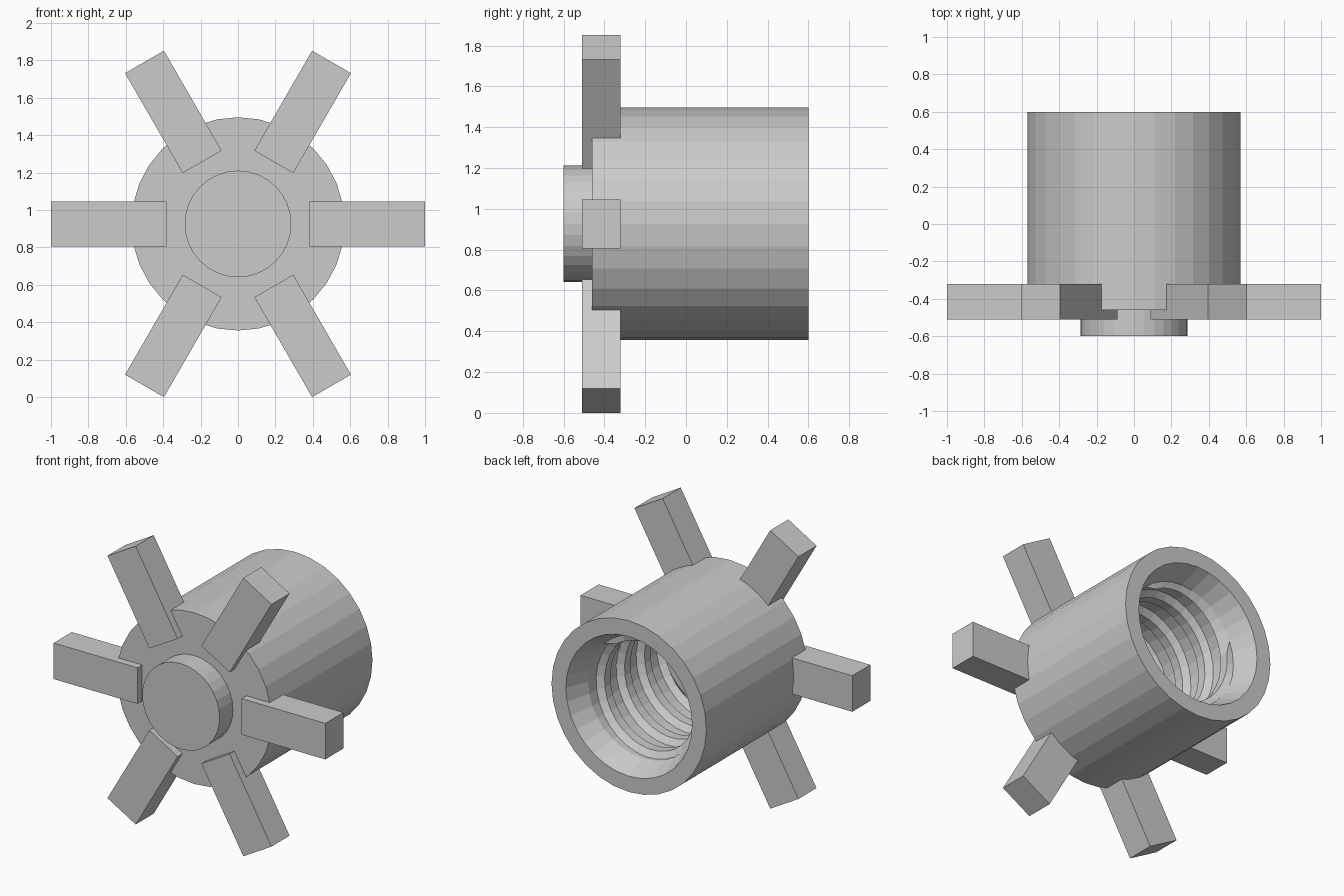
import bpy, bmesh, math
from mathutils import Matrix

if "Cube" in bpy.data.objects:
    bpy.data.objects.remove(bpy.data.objects["Cube"])

ZC = 0.926   # height of the axis
N = 32       # sides of the round parts


def finish(bm, name):
    bmesh.ops.remove_doubles(bm, verts=bm.verts, dist=0.0005)
    bmesh.ops.recalc_face_normals(bm, faces=bm.faces)
    me = bpy.data.meshes.new(name)
    bm.to_mesh(me)
    bm.free()
    ob = bpy.data.objects.new(name, me)
    bpy.context.collection.objects.link(ob)
    return ob


def point(r, y, i):
    a = 2 * math.pi * i / N
    return (r * math.cos(a), y, ZC + r * math.sin(a))


# Hollow body: outer wall, back rim, chamfer and helical thread in one skin
BORE_BACK, BORE_END, PITCH = 0.45, -0.32, 0.21
ROOT, CREST = 0.405, 0.365
THREAD = [(0.0, ROOT), (0.4, ROOT), (0.55, CREST), (0.85, CREST)]


def column(i):
    pts = [(0.57, -0.46), (0.57, 0.60), (0.465, 0.60), (ROOT, BORE_BACK)]
    for turn in range(-1, 6):
        for phase, r in THREAD:
            y = BORE_BACK - PITCH * (turn + phase + i / N)
            if y >= BORE_BACK or y <= BORE_END:
                r, y = ROOT, max(BORE_END, min(BORE_BACK, y))
            pts.append((r, y))
    return pts + [(ROOT, BORE_END)]


bm = bmesh.new()
cols = [[bm.verts.new(point(r, y, i)) for r, y in column(i)] for i in range(N)]
# the last column closes the helix one pitch further along
cols.append([bm.verts.new(point(r, y, N)) for r, y in column(N)])
for a, b in zip(cols, cols[1:]):
    for j in range(len(a) - 1):
        bm.faces.new((a[j], b[j], b[j + 1], a[j + 1]))
bm.faces.new([c[0] for c in cols[:N]])
bm.faces.new([c[-1] for c in cols[:N]])
bmesh.ops.dissolve_degenerate(bm, dist=0.0005, edges=bm.edges)
finish(bm, "threaded_body")

# Small round boss on the front
bm = bmesh.new()
rings = [[bm.verts.new(point(0.285, y, i)) for i in range(N)] for y in (-0.60, -0.44)]
for i in range(N):
    k = (i + 1) % N
    bm.faces.new((rings[0][i], rings[0][k], rings[1][k], rings[1][i]))
for ring in rings:
    bm.faces.new(ring)
finish(bm, "front_boss")

# Six radial grip bars
for n in range(6):
    bm = bmesh.new()
    m = (Matrix.Translation((0, 0, ZC)) @ Matrix.Rotation(n * math.pi / 3, 4, 'Y')
         @ Matrix.Translation((0.6915, -0.415, 0))
         @ Matrix.Diagonal((0.617, 0.19, 0.24, 1)))
    bmesh.ops.create_cube(bm, size=1, matrix=m)
    finish(bm, f"grip_bar_{n + 1}")
